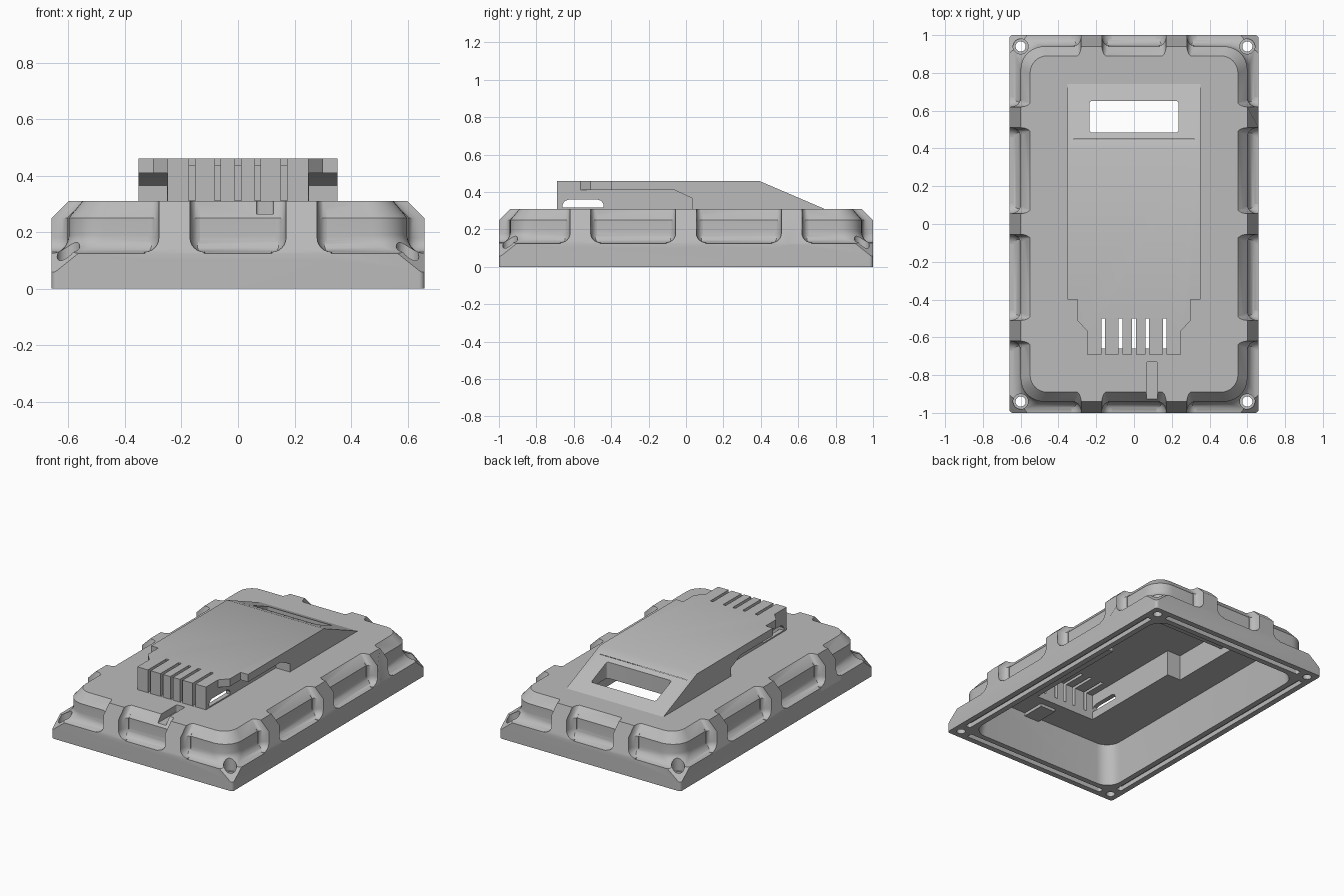
import bpy, bmesh
from math import sin, cos, pi
from mathutils import Matrix

cube = bpy.data.objects.get("Cube")
if cube:
    bpy.data.objects.remove(cube, do_unlink=True)

grey = bpy.data.materials.new("plain grey")
grey.use_nodes = True
grey.diffuse_color = (0.5, 0.5, 0.5, 1)
grey.node_tree.nodes["Principled BSDF"].inputs["Base Color"].default_value = (0.5, 0.5, 0.5, 1)


def loft(name, rings):
    """Closed solid through rings of equal point count."""
    bm = bmesh.new()
    rows = [[bm.verts.new(p) for p in ring] for ring in rings]
    n = len(rows[0])
    for a, b in zip(rows, rows[1:]):
        for i in range(n):
            j = (i + 1) % n
            bm.faces.new((a[i], a[j], b[j], b[i]))
    bm.faces.new(rows[0][::-1])
    bm.faces.new(rows[-1])
    bmesh.ops.recalc_face_normals(bm, faces=bm.faces)
    me = bpy.data.meshes.new(name)
    bm.to_mesh(me)
    bm.free()
    me.materials.append(grey)
    ob = bpy.data.objects.new(name, me)
    bpy.context.collection.objects.link(ob)
    return ob


def rounded(hx, hy, r, z, cx=0, cy=0, seg=8):
    """Rounded rectangle ring at height z."""
    pts = []
    for k, (sx, sy) in enumerate(((1, 1), (-1, 1), (-1, -1), (1, -1))):
        for i in range(seg + 1):
            a = (k + i / seg) * pi / 2
            pts.append((cx + sx * (hx - r) + r * cos(a), cy + sy * (hy - r) + r * sin(a), z))
    return pts


def post(name, hx, hy, r, z0, z1, cx=0, cy=0):
    return loft(name, [rounded(hx, hy, r, z, cx, cy) for z in (z0, z1)])


def box(name, x0, x1, y0, y1, z0, z1):
    return loft(name, [[(x0, y0, z), (x1, y0, z), (x1, y1, z), (x0, y1, z)] for z in (z0, z1)])


def side_prism(name, profile, x0, x1):
    return loft(name, [[(x, y, z) for y, z in profile] for x in (x0, x1)])


def combine(target, tool, operation="DIFFERENCE", keep=False):
    mod = target.modifiers.new("combine", "BOOLEAN")
    mod.operation, mod.solver, mod.object = operation, "EXACT", tool
    bpy.ops.object.select_all(action="DESELECT")
    bpy.context.view_layer.objects.active = target
    target.select_set(True)
    bpy.ops.object.modifier_apply(modifier=mod.name)
    if not keep:
        bpy.data.objects.remove(tool, do_unlink=True)


# Case lid: full base, concave ledge, inset wall and chamfered top
rings = [rounded(0.66, 1, 0.02, 0)]
for i in range(9):
    a = i / 8 * pi / 2
    d = 0.06 * sin(a)
    rings.append(rounded(0.66 - d, 1 - d, 0.02 + 1.7 * d, 0.125 + 0.065 * (1 - cos(a))))
rings += [rounded(0.60, 0.94, 0.122, 0.25), rounded(0.55, 0.89, 0.09, 0.31)]
lid = loft("case_lid", rings)


# Ribs around the wall: flared at the foot, chamfered on top, blended into the wall
def rib(angle, reach, along):
    w, f = 0.055, 0.05
    half = [(w + f, 0.1)]
    half += [(w + f - f * sin(t), 0.13 + f * (1 - cos(t))) for t in (i * pi / 12 for i in range(7))]
    half += [(w, 0.25), (w, 0.31)]

    def section(depth, widen):
        pts = [(reach - depth - max(0, z - 0.25), u + widen, z) for u, z in half]
        return pts + [(x, -u, z) for x, u, z in reversed(pts)]

    steps = [i * pi / 12 for i in range(7)]
    sections = [section(0.056 * sin(t), 0.035 * (1 - cos(t))) for t in steps]
    ob = loft("rib", sections + [section(0.1, 0.035)])
    ob.data.transform(Matrix.Rotation(angle, 4, "Z") @ Matrix.Translation((0, along, 0)))
    combine(lid, ob, "UNION")


for angle in (0, pi):
    for along in (-0.565, 0, 0.565):
        rib(angle, 0.66, along)
    for along in (-0.225, 0.225):
        rib(angle + pi / 2, 1.0, along)


# Steep slope down to each outer corner
def corner_cut(sx, sy):
    plan = [(0.37, 1.1), (0.76, 0.71), (0.76, 1.1)]
    low = [(sx * x, sy * y, 0.145 + 0.8 * (1.54 - x - y)) for x, y in plan]
    high = [(sx * x, sy * y, 0.24) for x, y in plan]
    return loft("corner_cut", [low, high])


corners = [(sx, sy) for sx in (-1, 1) for sy in (-1, 1)]
for sx, sy in corners:
    combine(lid, corner_cut(sx, sy))

# Hollow underside
combine(lid, loft("cavity", [rounded(0.555, 0.895, 0.1, -0.05), rounded(0.525, 0.865, 0.1, 0.265)]))

# Cable notch in the top, with a thicker patch beneath it
combine(lid, box("notch_backing", 0.04, 0.15, -0.88, -0.71, 0.245, 0.28), "UNION")
combine(lid, post("cable_notch", 0.03, 0.135, 0.01, 0.265, 0.4, 0.095, -0.865))

# Seal grooves and corner screw holes
for s in (-1, 1):
    combine(lid, post("side_groove", 0.018, 0.87, 0.01, -0.05, 0.03, s * 0.605))
    combine(lid, post("end_groove", 0.53, 0.018, 0.01, -0.05, 0.03, 0, s * 0.945))
for sx, sy in corners:
    combine(lid, post("screw_hole", 0.027, 0.027, 0.0269, -0.1, 0.5, sx * 0.6, sy * 0.94))
    combine(lid, post("screw_seat", 0.04, 0.04, 0.0399, 0.08, 0.5, sx * 0.6, sy * 0.94))

# Raised housing: stepped plan with a sloped back
plan = [(0.25, -0.69), (0.25, -0.565), (0.30, -0.51), (0.30, -0.40), (0.353, -0.40)]


def housing_ring(z, back):
    half = plan + [(0.353, back)]
    return [(x, y, z) for x, y in half] + [(-x, y, z) for x, y in reversed(half)]


housing = loft("raised_housing", [housing_ring(0.29, 0.787), housing_ring(0.46, 0.39)])

# Undercut below the overhanging top on both sides
under = [(-0.8, 0.2), (0.035, 0.2), (0.035, 0.365), (-0.06, 0.41), (-0.8, 0.41)]
combine(housing, side_prism("undercut_left", under, 0.251, 0.5))
combine(housing, side_prism("undercut_right", under, -0.5, -0.251))

# Inside of the housing, opened into the lid; solid behind for the window frame
combine(lid, box("lid_opening", -0.32, 0.32, 0.06, 0.69, 0.2, 0.4))
combine(housing, box("inner_back", -0.32, 0.32, 0.06, 0.45, 0.2, 0.435))
combine(housing, box("frame_underside", -0.32, 0.32, 0.44, 0.69, 0.2, 0.312))
inner_front = box("inner_front", -0.22, 0.22, -0.66, 0.1, 0.2, 0.435)
combine(lid, inner_front, keep=True)
combine(housing, inner_front)

# Display window, side ports and front vents
combine(housing, post("window", 0.235, 0.083, 0.012, 0.2, 0.6, 0, 0.568))
port = [(-0.66, 0.318), (-0.44, 0.318), (-0.44, 0.332), (-0.452, 0.352), (-0.475, 0.36),
        (-0.625, 0.36), (-0.648, 0.352), (-0.66, 0.332)]
combine(housing, side_prism("port", port, -0.4, 0.4))
for x in (-0.163, -0.072, 0, 0.07, 0.163):
    combine(housing, box("vent", x - 0.01, x + 0.01, -0.8, -0.5, 0.311, 0.6))

# Smooth curves, crisp edges
for ob in (lid, housing):
    bpy.ops.object.select_all(action="DESELECT")
    bpy.context.view_layer.objects.active = ob
    ob.select_set(True)
    bpy.ops.object.shade_smooth_by_angle(angle=pi / 6)
